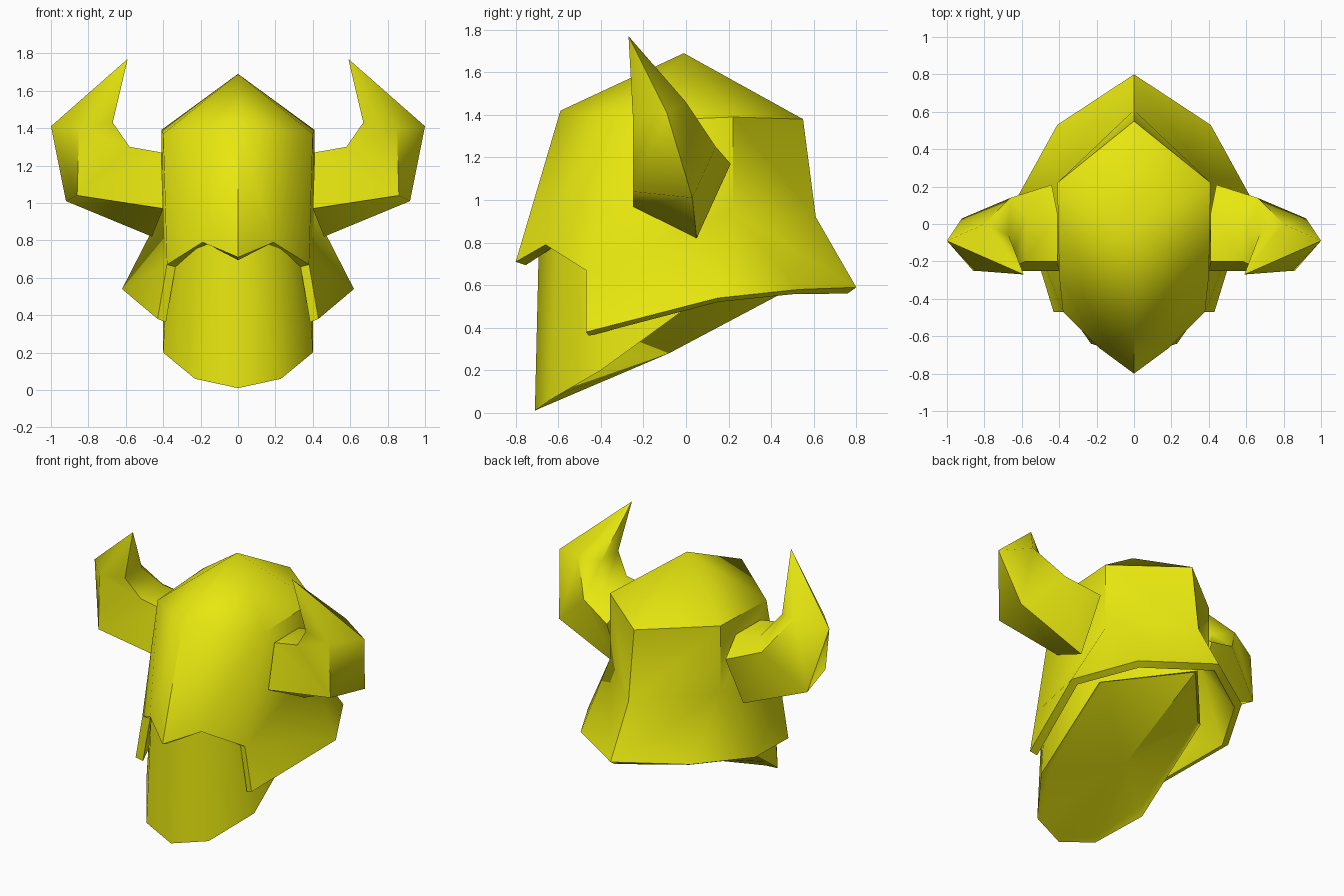
import bpy, bmesh, math

if "Cube" in bpy.data.objects:
    bpy.data.objects.remove(bpy.data.objects["Cube"])

yellow = bpy.data.materials.new("yellow")
yellow.diffuse_color = (0.8, 0.8, 0.005, 1)
yellow.use_nodes = True
yellow.node_tree.nodes["Principled BSDF"].inputs["Base Color"].default_value = yellow.diffuse_color


def build(name, verts, faces, fix_normals=False, thickness=0, angle=50):
    """Make the right half of a part, mirror it over x and shade it."""
    bm = bmesh.new()
    vs = [bm.verts.new(v) for v in verts]
    for f in faces:
        bm.faces.new([vs[i] for i in f])
    if fix_normals:
        bmesh.ops.recalc_face_normals(bm, faces=bm.faces)
    mesh = bpy.data.meshes.new(name)
    bm.to_mesh(mesh)
    bm.free()
    mesh.materials.append(yellow)
    ob = bpy.data.objects.new(name, mesh)
    bpy.context.collection.objects.link(ob)
    bpy.context.view_layer.objects.active = ob
    ob.select_set(True)
    mir = ob.modifiers.new("mirror", 'MIRROR')
    mir.use_clip = True
    bpy.ops.object.modifier_apply(modifier="mirror")
    if thickness:
        sol = ob.modifiers.new("shell", 'SOLIDIFY')
        sol.thickness = thickness
        sol.offset = -1
        bpy.ops.object.modifier_apply(modifier="shell")
    bpy.ops.object.shade_smooth_by_angle(angle=math.radians(angle))
    ob.select_set(False)
    return ob


# Helmet shell: crown, brow, cheek guards and flared neck guard
helmet_points = [
    (0, -.01, 1.69),                                                    # peak
    (0, -.59, 1.42), (.40, -.28, 1.37), (.41, .22, 1.39), (0, .55, 1.38),  # crown
    (.41, .22, .95), (0, .61, .92),                                     # waist
    (0, -.80, .71), (.19, -.66, .79), (.38, -.47, .67),                 # brow
    (.43, -.47, .38), (.62, .15, .54), (.41, .53, .58), (0, .80, .59),  # rim
]
helmet_faces = [(0, 1, 2), (0, 2, 3), (0, 3, 4), (3, 5, 6, 4), (1, 7, 8, 2),
                (2, 8, 9), (2, 9, 5, 3), (9, 10, 11, 5), (5, 11, 12), (5, 12, 13, 6)]
build("helmet", helmet_points, helmet_faces, thickness=.05)

# Face mask: wall between a hidden top ring and the lower rim, with a lip
# and a folded underside that meets at one central point
top = [(0, -.69, .85), (.22, -.60, .85), (.37, -.38, .85), (.36, .17, .85), (0, .54, .85)]
rim = [(0, -.71, .01), (.23, -.64, .06), (.40, -.40, .20), (.40, .15, .60), (0, .60, .63)]
lip = [(0, -.69, .02), (.21, -.61, .08), (.36, -.37, .24), (.38, .15, .61), (0, .58, .63)]
mask_points = top + rim + lip + [(0, -.08, .28), (0, 0, .9)]
mask_faces = []
for i in range(4):
    mask_faces += [(i, i + 5, i + 6, i + 1), (i + 5, i + 10, i + 11, i + 6),
                   (i + 10, 15, i + 11), (i, i + 1, 16)]
build("face_mask", mask_points, mask_faces, fix_normals=True, angle=45)

# Horns: three five-sided rings narrowing to a tip
rings = [
    [(.46, .05, .82), (.44, .21, 1.17), (.41, .06, 1.27), (.41, -.20, 1.27), (.40, -.25, .97)],
    [(.92, .03, 1.01), (.66, .14, 1.25), (.58, .04, 1.30), (.58, -.20, 1.30), (.86, -.25, 1.04)],
    [(1.0, -.09, 1.41), (.80, .00, 1.46), (.67, -.06, 1.43), (.67, -.24, 1.43), (.85, -.25, 1.40)],
]
horn_points = sum(rings, []) + [(.59, -.27, 1.77)]
horn_faces = [tuple(range(5))]
for i in range(5):
    j = (i + 1) % 5
    for r in (0, 5):
        horn_faces.append((r + i, r + j, r + 5 + j, r + 5 + i))
    horn_faces.append((10 + i, 10 + j, 15))
build("horns", horn_points, horn_faces, fix_normals=True, angle=60)
